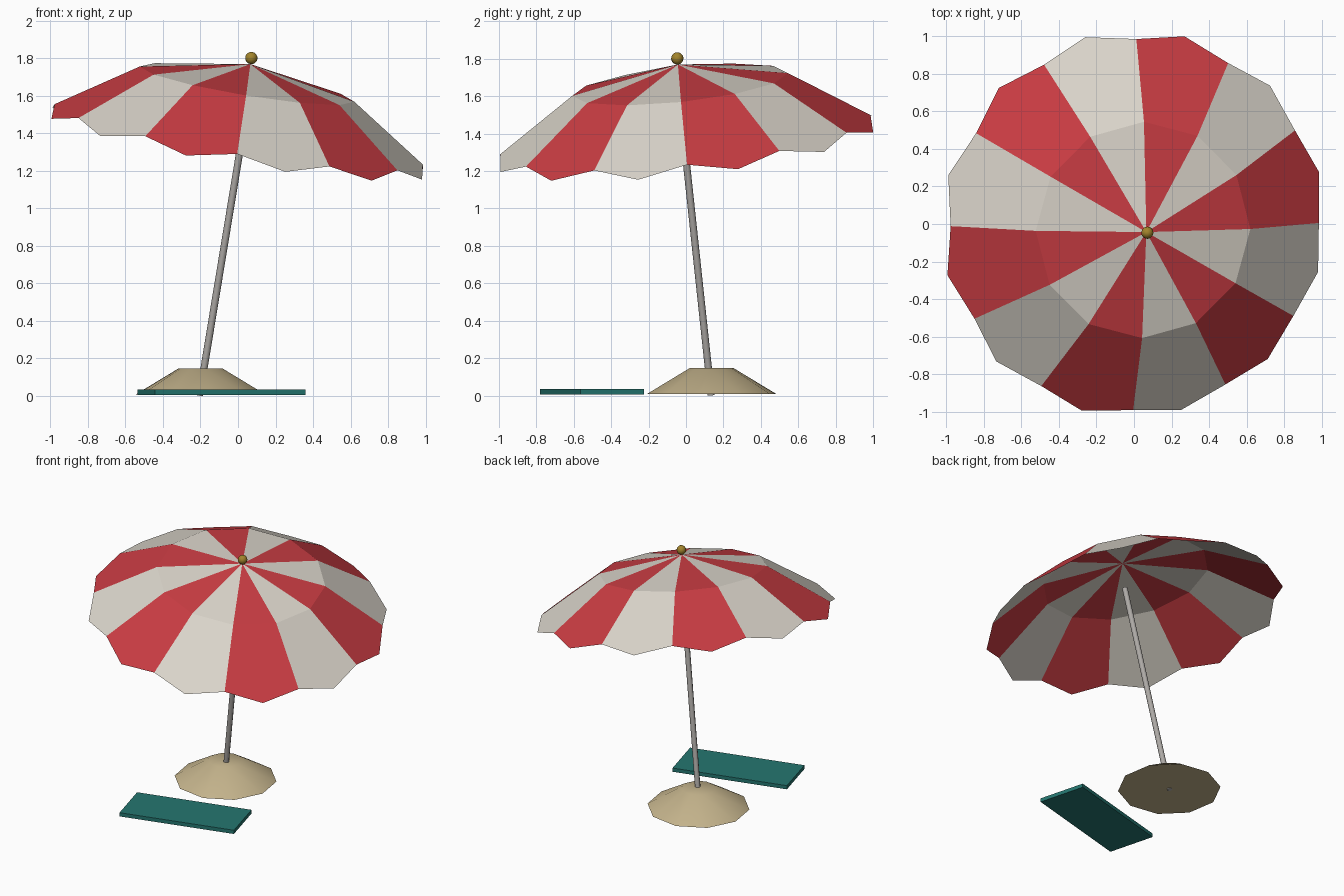
import bpy, bmesh
from math import radians, cos, sin, pi
from mathutils import Vector, Matrix

cube = bpy.data.objects.get("Cube")
if cube:
    bpy.data.objects.remove(cube)


def material(name, rgb):
    m = bpy.data.materials.new(name)
    m.use_nodes = True
    color = (*rgb, 1)
    m.diffuse_color = color
    m.node_tree.nodes["Principled BSDF"].inputs["Base Color"].default_value = color
    return m


RED = material("red fabric", (0.58, 0.045, 0.055))
WHITE = material("cream fabric", (0.70, 0.66, 0.59))
STEEL = material("pole grey", (0.42, 0.40, 0.38))
SAND = material("sand", (0.55, 0.45, 0.26))
TEAL = material("teal towel", (0.018, 0.18, 0.16))
BRASS = material("brass", (0.36, 0.23, 0.025))


def finish(name, bm, mats, smooth=None):
    bmesh.ops.recalc_face_normals(bm, faces=bm.faces)
    mesh = bpy.data.meshes.new(name)
    bm.to_mesh(mesh)
    bm.free()
    for m in mats:
        mesh.materials.append(m)
    ob = bpy.data.objects.new(name, mesh)
    bpy.context.collection.objects.link(ob)
    if smooth:
        bpy.ops.object.select_all(action="DESELECT")
        ob.select_set(True)
        bpy.context.view_layer.objects.active = ob
        bpy.ops.object.shade_smooth_by_angle(angle=radians(smooth))
    return ob


# Leaning axis shared by pole, canopy and finial
axis = Vector((0.165, -0.107, 1)).normalized()
lean = Vector((0, 0, 1)).rotation_difference(axis).to_matrix().to_4x4()
rim_center = Vector((0.004, -0.003, 1.395))
tilt = Matrix.Translation(rim_center) @ lean

# Canopy: twelve gores, each an inner triangle and a pointed outer panel
GORES = 12


def polar(r, step, z):
    a = 2 * pi * step / GORES
    return (r * cos(a), r * sin(a), z)


bm = bmesh.new()
apex = bm.verts.new((0, 0, 0.382))
ring = [bm.verts.new(polar(0.58, i, 0.273)) for i in range(GORES)]
rim = [bm.verts.new(polar(0.995, i, 0)) for i in range(GORES)]
points = [bm.verts.new(polar(1.037, i + 0.5, -0.052)) for i in range(GORES)]
for i in range(GORES):
    j = (i + 1) % GORES
    for loop in ((apex, ring[i], ring[j]),
                 (ring[i], rim[i], points[i], rim[j], ring[j])):
        bm.faces.new(loop).material_index = i % 2
bm.transform(tilt)
finish("canopy", bm, [RED, WHITE])

# Pole, stopping a little below the canopy
foot = Vector((-0.205, 0.135, 0.003))
bm = bmesh.new()
length = 1.6
bmesh.ops.create_cone(bm, cap_ends=True, segments=8, radius1=0.019, radius2=0.019,
                      depth=length,
                      matrix=Matrix.Translation(foot + axis * length / 2) @ lean)
finish("pole", bm, [STEEL], 50)

# Finial ball
bm = bmesh.new()
bmesh.ops.create_uvsphere(bm, u_segments=12, v_segments=8, radius=0.033,
                          matrix=tilt @ Matrix.Translation((0, 0, 0.415)))
finish("finial", bm, [BRASS], 60)

# Sand mound
bm = bmesh.new()
bmesh.ops.create_cone(bm, cap_ends=True, segments=10, radius1=0.352, radius2=0.118,
                      depth=0.14,
                      matrix=Matrix.Translation((-0.2, 0.137, 0.077))
                      @ Matrix.Rotation(radians(9), 4, "Z"))
finish("sand_mound", bm, [SAND], 37)

# Beach towel
bm = bmesh.new()
bmesh.ops.create_cube(bm, size=1,
                      matrix=Matrix.Translation((-0.087, -0.502, 0.02))
                      @ Matrix.Rotation(radians(15), 4, "Z")
                      @ Matrix.Diagonal((0.833, 0.352, 0.028, 1)))
finish("towel", bm, [TEAL])
